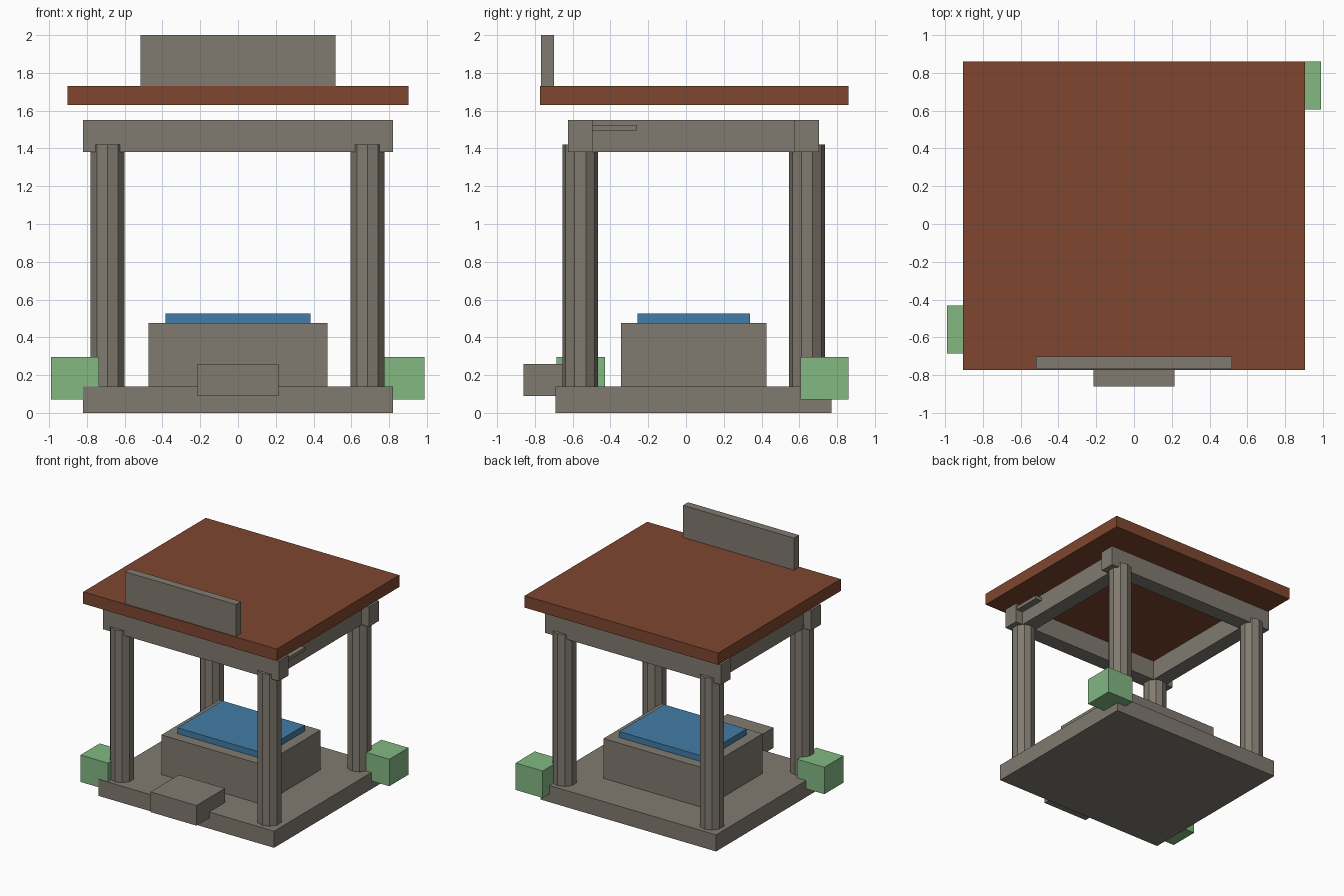
import bpy
from mathutils import Vector

cube = bpy.data.objects.get("Cube")
if cube:
    bpy.data.objects.remove(cube, do_unlink=True)


def material(name, rgb):
    mat = bpy.data.materials.new(name)
    mat.use_nodes = True
    mat.diffuse_color = (*rgb, 1)
    mat.node_tree.nodes["Principled BSDF"].inputs["Base Color"].default_value = (*rgb, 1)
    return mat


stone = material("stone_grey", (0.22, 0.197, 0.162))
brown = material("roof_brown", (0.21, 0.062, 0.028))
blue = material("water_blue", (0.055, 0.2, 0.39))
green = material("leaf_green", (0.225, 0.48, 0.225))


def box(name, low, high, mat):
    """Box spanning two opposite corners."""
    low, high = Vector(low), Vector(high)
    bpy.ops.mesh.primitive_cube_add(size=1, location=(low + high) / 2)
    obj = bpy.context.object
    obj.name = name
    obj.scale = high - low
    bpy.ops.object.transform_apply(location=False, rotation=False, scale=True)
    obj.data.materials.append(mat)
    return obj


# Floor, entrance step and central plinth with its pool
box("base", (-0.82, -0.69, 0), (0.82, 0.77, 0.14), stone)
box("front_step", (-0.215, -0.86, 0.09), (0.215, -0.48, 0.26), stone)
box("plinth", (-0.473, -0.345, 0.14), (0.473, 0.425, 0.475), stone)
box("pool", (-0.385, -0.257, 0.475), (0.385, 0.34, 0.525), blue)

# Pillars at the four corners
for side, x in (("right", -0.69), ("left", 0.685)):
    for end, y in (("front", -0.56), ("back", 0.64)):
        bpy.ops.mesh.primitive_cylinder_add(
            vertices=10, radius=0.095, depth=1.28, location=(x, y, 0.78))
        pillar = bpy.context.object
        pillar.name = f"{end}_{side}_pillar"
        pillar.data.materials.append(stone)

# Ring of beams, with the side beams set in from the ends
for end, y in (("front", -0.56), ("back", 0.64)):
    box(f"{end}_beam", (-0.82, y - 0.065, 1.38), (0.82, y + 0.065, 1.55), stone)
for side, x in (("right", -0.685), ("left", 0.685)):
    box(f"{side}_beam", (x - 0.065, -0.495, 1.38), (x + 0.065, 0.575, 1.55), stone)
box("beam_bracket", (0.74, -0.5, 1.495), (0.81, -0.26, 1.525), stone)

# Floating roof slab and the blank board on it
box("roof", (-0.903, -0.773, 1.63), (0.903, 0.86, 1.73), brown)
box("roof_board", (-0.517, -0.767, 1.73), (0.517, -0.7, 2), stone)

# Hedge blocks on opposite corners
box("front_hedge", (-0.99, -0.685, 0.07), (-0.735, -0.43, 0.297), green)
box("back_hedge", (0.735, 0.605, 0.07), (0.988, 0.86, 0.297), green)
